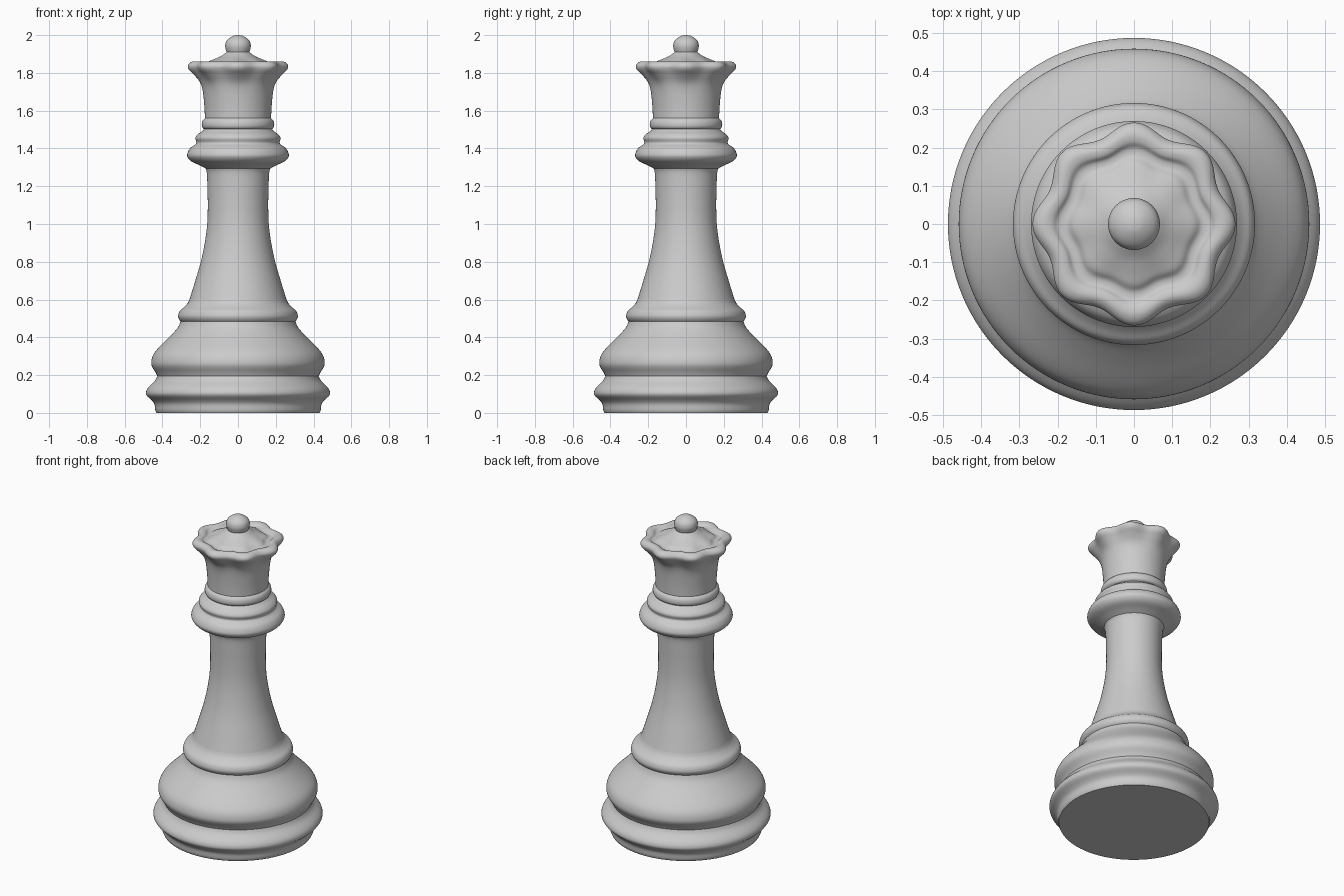
import bpy, bmesh, math

if "Cube" in bpy.data.objects:
    bpy.data.objects.remove(bpy.data.objects["Cube"])

SEG = 128


def catmull(pts, steps=4):
    """Smooth curve through profile points."""
    out = []
    for i in range(len(pts) - 1):
        p0, p1, p2 = pts[max(i - 1, 0)], pts[i], pts[i + 1]
        p3 = pts[min(i + 2, len(pts) - 1)]
        for s in range(steps):
            t = s / steps
            out.append(tuple(
                0.5 * (2 * b + (c - a) * t + (2 * a - 5 * b + 4 * c - d) * t * t
                       + (3 * b - a - 3 * c + d) * t ** 3)
                for a, b, c, d in zip(p0, p1, p2, p3)))
    return out + [pts[-1]]


def lathe(name, pts, cap_bottom=False, cap_top=False):
    """Revolve (radius, z, lobe depth) points; lobe depth makes 8 scallops."""
    pts = [(p + (0,))[:3] for p in pts]
    bm = bmesh.new()
    rings = []
    for r, z, a in catmull(pts):
        ring = []
        for k in range(SEG):
            t = 2 * math.pi * k / SEG
            rr = r + a * math.cos(8 * t)
            ring.append(bm.verts.new((rr * math.cos(t), rr * math.sin(t), z)))
        rings.append(ring)
    for lo, hi in zip(rings, rings[1:]):
        for k in range(SEG):
            n = (k + 1) % SEG
            bm.faces.new((lo[k], lo[n], hi[n], hi[k]))
    if cap_bottom:
        bm.faces.new(rings[0][::-1])
    if cap_top:
        bm.faces.new(rings[-1])
    me = bpy.data.meshes.new(name)
    bm.to_mesh(me)
    bm.free()
    ob = bpy.data.objects.new(name, me)
    bpy.context.collection.objects.link(ob)
    bpy.ops.object.select_all(action='DESELECT')
    ob.select_set(True)
    bpy.context.view_layer.objects.active = ob
    bpy.ops.object.shade_smooth_by_angle(angle=math.radians(50))
    return ob


# Foot with its rounded rim
lathe("foot", [(.432, 0), (.438, .015), (.442, .045), (.455, .065), (.482, .09),
               (.487, .11), (.475, .135), (.44, .17), (.427, .195)], cap_bottom=True)

# Swelling base above the foot
lathe("base_bulge", [(.427, .195), (.437, .215), (.455, .245), (.459, .27),
                     (.45, .305), (.425, .34), (.365, .40), (.32, .45), (.304, .485)])

# Small ring at the bottom of the stem
lathe("base_ring", [(.304, .485), (.313, .497), (.317, .515), (.308, .54),
                    (.285, .56), (.267, .58), (.257, .60)])

# Tapering stem
lathe("stem", [(.257, .60), (.226, .70), (.197, .80), (.176, .90), (.163, 1.0),
               (.16, 1.1), (.162, 1.2), (.165, 1.27), (.172, 1.295)])

# Collar: wide ring with two smaller steps
lathe("collar", [(.172, 1.295), (.205, 1.312), (.245, 1.33), (.265, 1.35),
                 (.269, 1.37), (.255, 1.40), (.228, 1.42), (.22, 1.432),
                 (.226, 1.455), (.213, 1.475), (.192, 1.49), (.178, 1.502)])
lathe("neck_ring", [(.178, 1.502), (.188, 1.51), (.192, 1.525), (.188, 1.545),
                    (.175, 1.56)])

# Flared crown with eight scalloped lobes and a shallow domed top
lathe("crown", [(.175, 1.56), (.178, 1.62), (.186, 1.70), (.199, 1.75, .002),
                (.225, 1.79, .008), (.245, 1.815, .013), (.252, 1.835, .014),
                (.243, 1.852, .014), (.225, 1.861, .012), (.205, 1.858, .01),
                (.19, 1.847, .008), (.17, 1.847, .007), (.152, 1.86, .006),
                (.125, 1.872, .003), (.09, 1.889), (.06, 1.91)])

# Ball finial
lathe("finial", [(.06, 1.91), (.065, 1.925), (.068, 1.945), (.062, 1.968),
                 (.045, 1.985), (.022, 1.997), (.004, 2.0)], cap_top=True)
